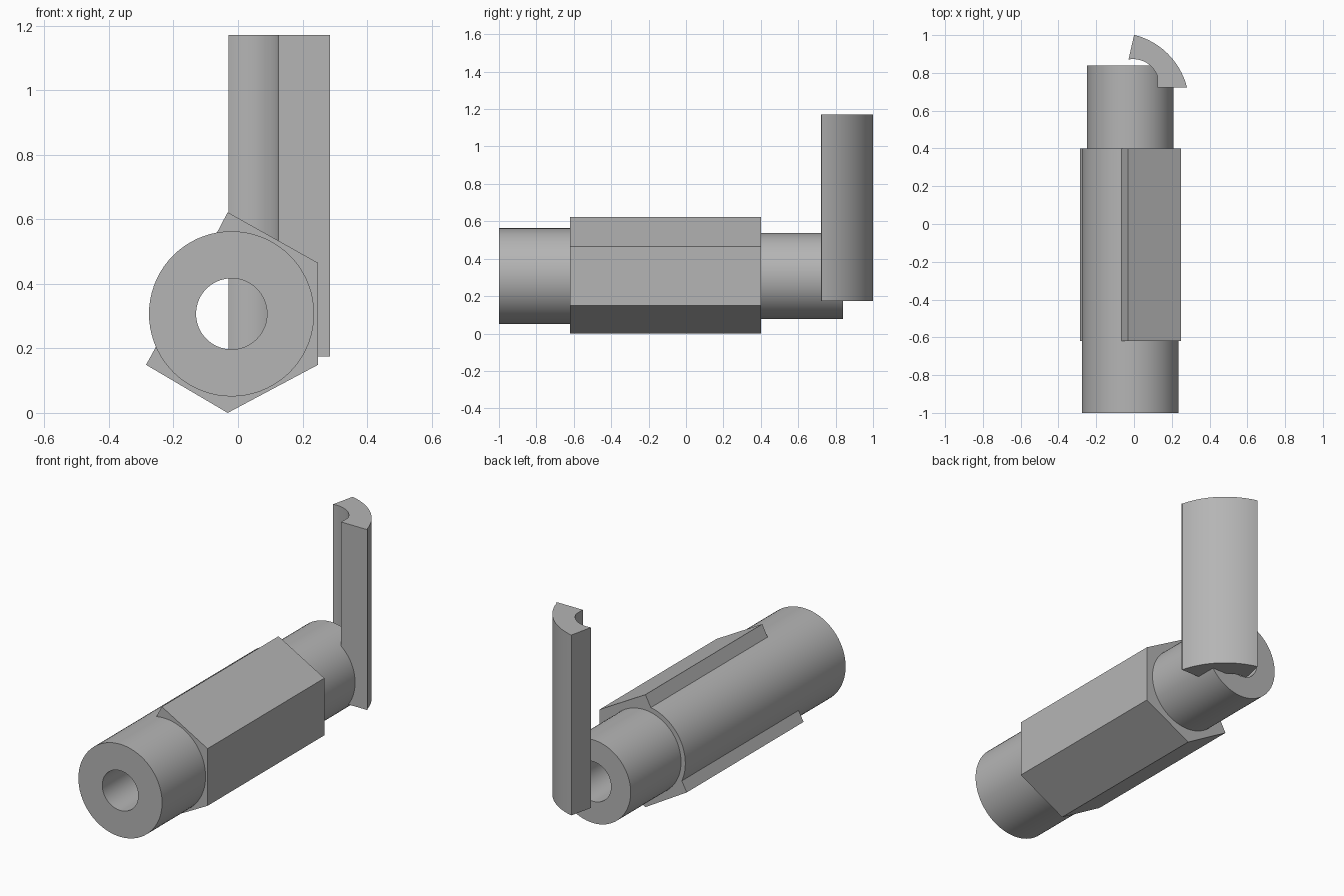
import bpy
import bmesh
from math import sin, cos, radians
from mathutils import Matrix, Vector

cube = bpy.data.objects.get("Cube")
if cube:
    bpy.data.objects.remove(cube)

grey = bpy.data.materials.new("plain_grey")
grey.use_nodes = True
colour = (0.46, 0.46, 0.46, 1)
grey.diffuse_color = colour
grey.node_tree.nodes["Principled BSDF"].inputs["Base Color"].default_value = colour

AXIS_X, AXIS_Z = -0.02, 0.307


def arc(cx, cy, r, start, end, steps):
    angles = [radians(start + (end - start) * i / steps) for i in range(steps + 1)]
    return [(cx + r * cos(a), cy + r * sin(a)) for a in angles]


def finish(name, bm):
    bmesh.ops.remove_doubles(bm, verts=bm.verts, dist=0.0001)
    bmesh.ops.recalc_face_normals(bm, faces=bm.faces)
    mesh = bpy.data.meshes.new(name)
    bm.to_mesh(mesh)
    bm.free()
    mesh.materials.append(grey)
    obj = bpy.data.objects.new(name, mesh)
    bpy.context.collection.objects.link(obj)
    bpy.ops.object.select_all(action="DESELECT")
    obj.select_set(True)
    bpy.context.view_layer.objects.active = obj
    bpy.ops.object.shade_smooth_by_angle(angle=radians(25))
    return obj


def extrude(name, points, direction):
    bm = bmesh.new()
    face = bm.faces.new([bm.verts.new(p) for p in points])
    new = bmesh.ops.extrude_face_region(bm, geom=[face], use_keep_orig=True)
    moved = [v for v in new["geom"] if isinstance(v, bmesh.types.BMVert)]
    bmesh.ops.translate(bm, verts=moved, vec=direction)
    return finish(name, bm)


# Stepped barrel with a through bore, turned around the y axis
bm = bmesh.new()
profile = [(0.11, -1), (0.256, -1), (0.256, 0.4), (0.23, 0.4), (0.23, 0.84), (0.11, 0.84)]
centre = Vector((AXIS_X, 0, AXIS_Z))
verts = [bm.verts.new((AXIS_X + r, y, AXIS_Z)) for r, y in profile]
edges = [bm.edges.new((verts[i], verts[(i + 1) % len(verts)])) for i in range(len(verts))]
bmesh.ops.spin(bm, geom=verts + edges, cent=centre, axis=(0, 1, 0),
               angle=radians(360), steps=72, use_merge=True)
finish("barrel", bm)

# Angular jacket, open where the barrel shows through on one side
jacket = [(-0.066, 0.557), (-0.032, 0.622), (0.248, 0.465), (0.248, 0.149),
          (-0.032, 0), (-0.285, 0.149), (-0.252, 0.209)]
jacket += arc(AXIS_X, AXIS_Z, 0.25, 203, 460, 54)
extrude("jacket", [(x, -0.62, z) for x, z in jacket], (0, 1.02, 0))

# Upright curved handle at the back
handle = arc(-0.09, 0.63, 0.382, 76.3, 14.3, 20)
handle += [(0.285, 0.723), (0.125, 0.723)]
handle += arc(-0.005, 0.735, 0.138, 20, 100, 16)
extrude("handle", [(x, y, 0.175) for x, y in handle], (0, 0, 0.997))
